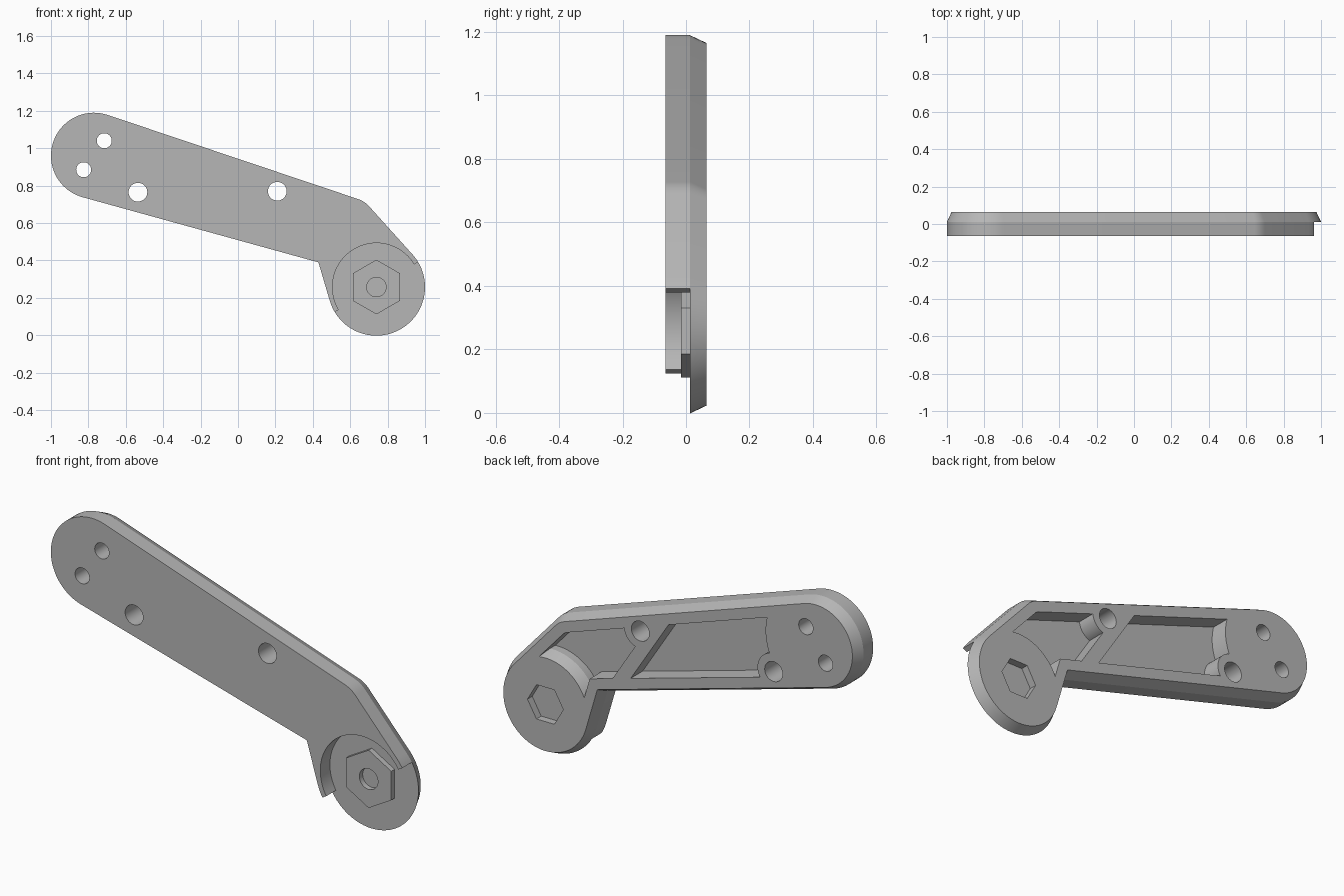
import bpy, bmesh
from math import cos, sin, acos, atan2, pi, radians, hypot, ceil

old = bpy.data.objects.get("Cube")
if old:
    bpy.data.objects.remove(old, do_unlink=True)

grey = bpy.data.materials.new("plain_grey")
grey.use_nodes = True
grey.diffuse_color = (0.47, 0.47, 0.47, 1)
grey.node_tree.nodes["Principled BSDF"].inputs["Base Color"].default_value = (0.47, 0.47, 0.47, 1)

FRONT, MID, BACK = -0.065, 0.012, 0.065
CAP, HUB = (-0.77, 0.96), (0.74, 0.258)
HUB_R, CHAMFER = 0.26, 0.025
FAR = 0.2


def arc(c, r, a0, a1, n):
    return [(c[0] + r * cos(a0 + (a1 - a0) * i / n), c[1] + r * sin(a0 + (a1 - a0) * i / n))
            for i in range(n + 1)]


def circle(c, r, n=64, turn=0.0):
    return arc(c, r, turn, turn + 2 * pi, n)[:-1]


def loft(name, rings):
    """Solid through matching (points, y) rings in the xz plane."""
    bm = bmesh.new()
    loops = [[bm.verts.new((x, y, z)) for x, z in pts] for pts, y in rings]
    n = len(loops[0])
    for a, b in zip(loops, loops[1:]):
        for i in range(n):
            bm.faces.new((a[i], a[(i + 1) % n], b[(i + 1) % n], b[i]))
    bm.faces.new(loops[0])
    bm.faces.new(loops[-1])
    bmesh.ops.recalc_face_normals(bm, faces=bm.faces)
    me = bpy.data.meshes.new(name)
    bm.to_mesh(me)
    bm.free()
    me.materials.append(grey)
    ob = bpy.data.objects.new(name, me)
    bpy.context.collection.objects.link(ob)
    return ob


def prism(name, pts, y0, y1):
    return loft(name, [(pts, y0), (pts, y1)])


def cut(ob, tool):
    """Subtract the tool from the object and discard the tool."""
    mod = ob.modifiers.new("cut", 'BOOLEAN')
    mod.operation, mod.solver, mod.object = 'DIFFERENCE', 'EXACT', tool
    tool.hide_render = True
    bpy.ops.object.select_all(action='DESELECT')
    bpy.context.view_layer.objects.active = ob
    ob.select_set(True)
    bpy.ops.object.modifier_apply(modifier=mod.name)
    bpy.data.objects.remove(tool, do_unlink=True)


# Arm outline: tangent lines around cap, shoulder, hub and the inner elbow point
NODES = [(CAP, 0.23), ((0.60, 0.60), 0.135), (HUB, HUB_R), ((0.43, 0.39), 0.0)]


def tangent(a, b):
    (p, r), (q, s) = a, b
    dx, dz = q[0] - p[0], q[1] - p[1]
    return atan2(dz, dx) + acos((r - s) / hypot(dx, dz))


def outline(inset=0.0):
    angles = [tangent(NODES[i], NODES[(i + 1) % 4]) for i in range(4)]
    pts = []
    for i, (c, r) in enumerate(NODES):
        a0, a1 = angles[i - 1], angles[i]
        if r == 0:
            k = inset / (1 + cos(a1 - a0))
            pts.append((c[0] - k * (cos(a0) + cos(a1)), c[1] - k * (sin(a0) + sin(a1))))
            continue
        sweep = (a0 - a1) % (2 * pi)
        pts += arc(c, r - inset, a0, a0 - sweep, max(6, ceil(sweep / radians(5))))
    return pts


arm = loft("bracket_arm", [(outline(), FRONT), (outline(), MID), (outline(CHAMFER), BACK)])

# Back pockets, leaving the diagonal rib, cap pad, hub and screw bosses
pocket = prism("pocket_cutter", outline(0.078), -0.03, FAR)
nx, nz = 0.84, 0.5426
rib = [(nx * d - nz * t, nz * d + nx * t) for d, t in
       ((0.502, -0.8), (0.572, -0.8), (0.572, 1.2), (0.502, 1.2))]
cut(pocket, prism("rib_keep", rib, -FAR, 2 * FAR))
cut(pocket, prism("cap_keep", circle(CAP, 0.28), -FAR, 2 * FAR))
SCREWS = [(-0.535, 0.765), (0.21, 0.77)]
for s in SCREWS:
    cut(pocket, prism("boss_keep", circle(s, 0.09, 48), -FAR, 2 * FAR))
cut(pocket, loft("hub_keep", [(circle(HUB, HUB_R, 72), -FAR), (circle(HUB, HUB_R, 72), MID),
                              (circle(HUB, HUB_R - CHAMFER, 72), BACK),
                              (circle(HUB, HUB_R - CHAMFER, 72), 2 * FAR)]))
cut(arm, pocket)

# Round seat in the front of the hub, open on its lower side
tip = radians(31)
seat = arc(HUB, 0.235, tip, tip + pi, 40) + arc(HUB, 0.32, tip + pi, tip + 2 * pi, 40)
cut(arm, prism("seat_cutter", seat, -FAR, MID))

# Through holes and hexagonal socket
HOLES = [(s, 0.05) for s in SCREWS] + [((-0.715, 1.04), 0.04), ((-0.825, 0.885), 0.04)]
for c, r in HOLES:
    cut(arm, prism("hole_cutter", circle(c, r, 40), -FAR, FAR))
cut(arm, prism("socket_cutter", circle(HUB, 0.1, 6), 0.027, FAR))

# Hexagonal boss with a blind centre hole
boss = prism("hex_boss", circle(HUB, 0.146, 6, pi / 2), -0.015, MID + 0.003)
cut(boss, prism("bore_cutter", circle(HUB, 0.052, 40), -FAR, MID + 0.001))

for ob in (arm, boss):
    bpy.ops.object.select_all(action='DESELECT')
    bpy.context.view_layer.objects.active = ob
    ob.select_set(True)
    bpy.ops.object.shade_smooth_by_angle(angle=radians(20))
